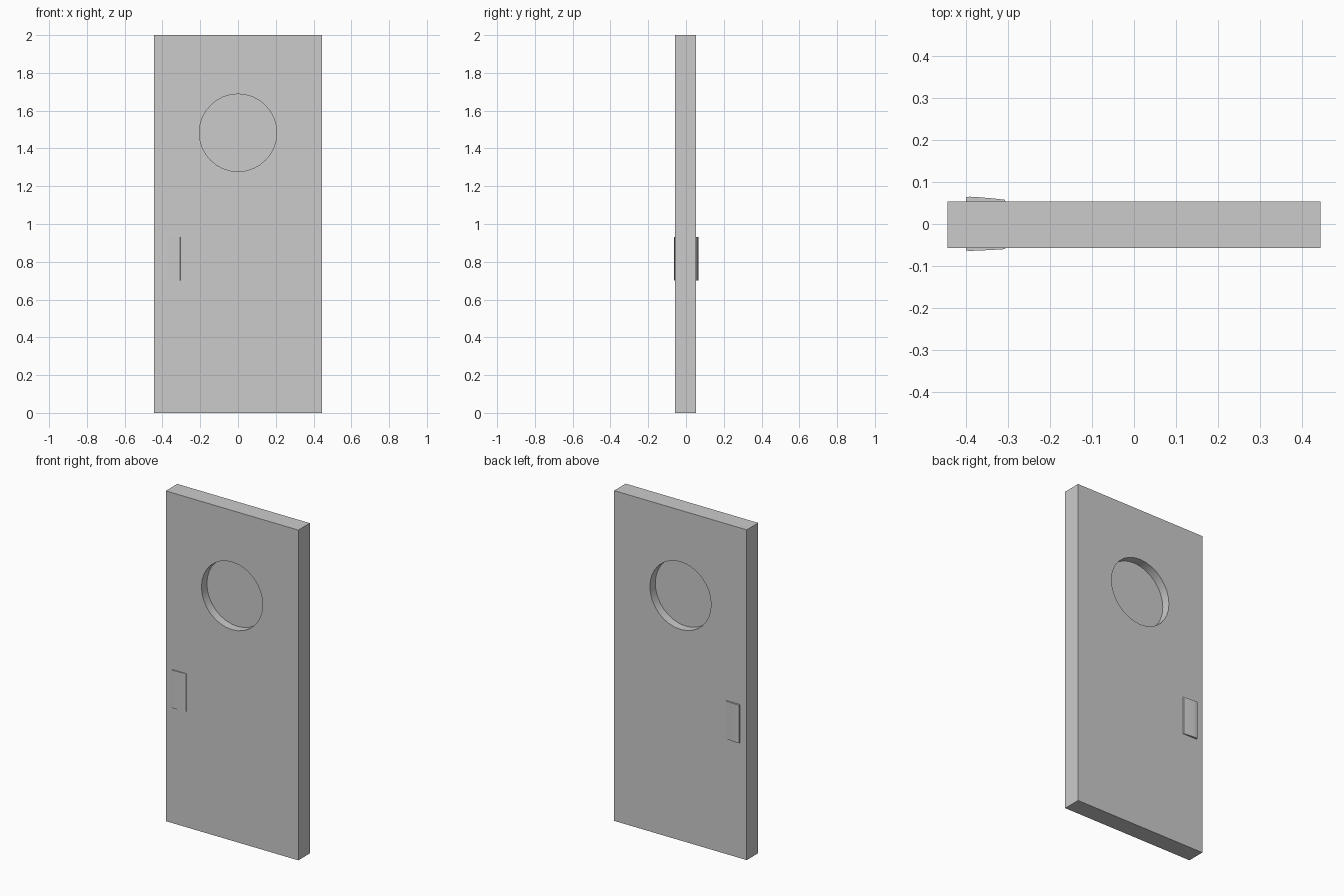
import bpy
import bmesh
import math
from mathutils import Matrix

cube = bpy.data.objects.get("Cube")
if cube:
    bpy.data.objects.remove(cube, do_unlink=True)

FRONT, BACK = -0.057, 0.053
HALF_WIDTH, HEIGHT = 0.444, 2.0
WINDOW_Z, WINDOW_R, SIDES = 1.483, 0.205, 32

grey = bpy.data.materials.new("plain_grey")
grey.use_nodes = True
colour = (0.6, 0.6, 0.6, 1)
grey.diffuse_color = colour
grey.node_tree.nodes["Principled BSDF"].inputs["Base Color"].default_value = colour


def finish(name, bm, angle=30):
    """Turn a bmesh into a shaded, coloured object."""
    bmesh.ops.recalc_face_normals(bm, faces=bm.faces)
    mesh = bpy.data.meshes.new(name)
    bm.to_mesh(mesh)
    bm.free()
    mesh.materials.append(grey)
    obj = bpy.data.objects.new(name, mesh)
    bpy.context.collection.objects.link(obj)
    bpy.ops.object.select_all(action="DESELECT")
    obj.select_set(True)
    bpy.context.view_layer.objects.active = obj
    bpy.ops.object.shade_smooth_by_angle(angle=math.radians(angle))
    return obj


def add_loop(bm, points):
    """Closed ring of edges."""
    verts = [bm.verts.new(p) for p in points]
    return [bm.edges.new((v, verts[i - 1])) for i, v in enumerate(verts)]


def extrude(bm, faces, offset):
    """Give flat faces depth, keeping both caps."""
    result = bmesh.ops.extrude_face_region(bm, geom=faces, use_keep_orig=True)
    moved = [g for g in result["geom"] if isinstance(g, bmesh.types.BMVert)]
    bmesh.ops.translate(bm, verts=moved, vec=offset)


# Door slab with a round opening
bm = bmesh.new()
w = HALF_WIDTH
edges = add_loop(bm, [(-w, FRONT, 0), (w, FRONT, 0), (w, FRONT, HEIGHT), (-w, FRONT, HEIGHT)])
angles = [math.tau * i / SIDES for i in range(SIDES)]
edges += add_loop(bm, [(WINDOW_R * math.cos(a), FRONT, WINDOW_Z + WINDOW_R * math.sin(a))
                       for a in angles])
bmesh.ops.triangle_fill(bm, edges=edges, use_beauty=True, normal=(0, -1, 0))
extrude(bm, bm.faces[:], (0, BACK - FRONT, 0))
finish("door_slab", bm)

# Thin pane set midway through the opening
bm = bmesh.new()
place = Matrix.Translation((0, (FRONT + BACK) / 2, WINDOW_Z)) @ Matrix.Rotation(math.pi / 2, 4, "X")
bmesh.ops.create_cone(bm, cap_ends=True, segments=SIDES, radius1=WINDOW_R,
                      radius2=WINDOW_R, depth=0.006, matrix=place)
finish("window_pane", bm)


# Push plates: thick at the outer edge, tapering toward the door centre
def push_plate(name, surface, side, thickness):
    profile = [(-0.400, -0.2), (-0.400, 0.85), (-0.392, 1.0), (-0.370, 0.9),
               (-0.335, 0.65), (-0.308, 0.4), (-0.304, -0.2)]
    bm = bmesh.new()
    verts = [bm.verts.new((x, surface + side * t * thickness, 0.70)) for x, t in profile]
    face = bm.faces.new(verts)
    extrude(bm, [face], (0, 0, 0.23))
    finish(name, bm, 35)


push_plate("front_push_plate", FRONT, -1, 0.007)
push_plate("back_push_plate", BACK, 1, 0.012)
